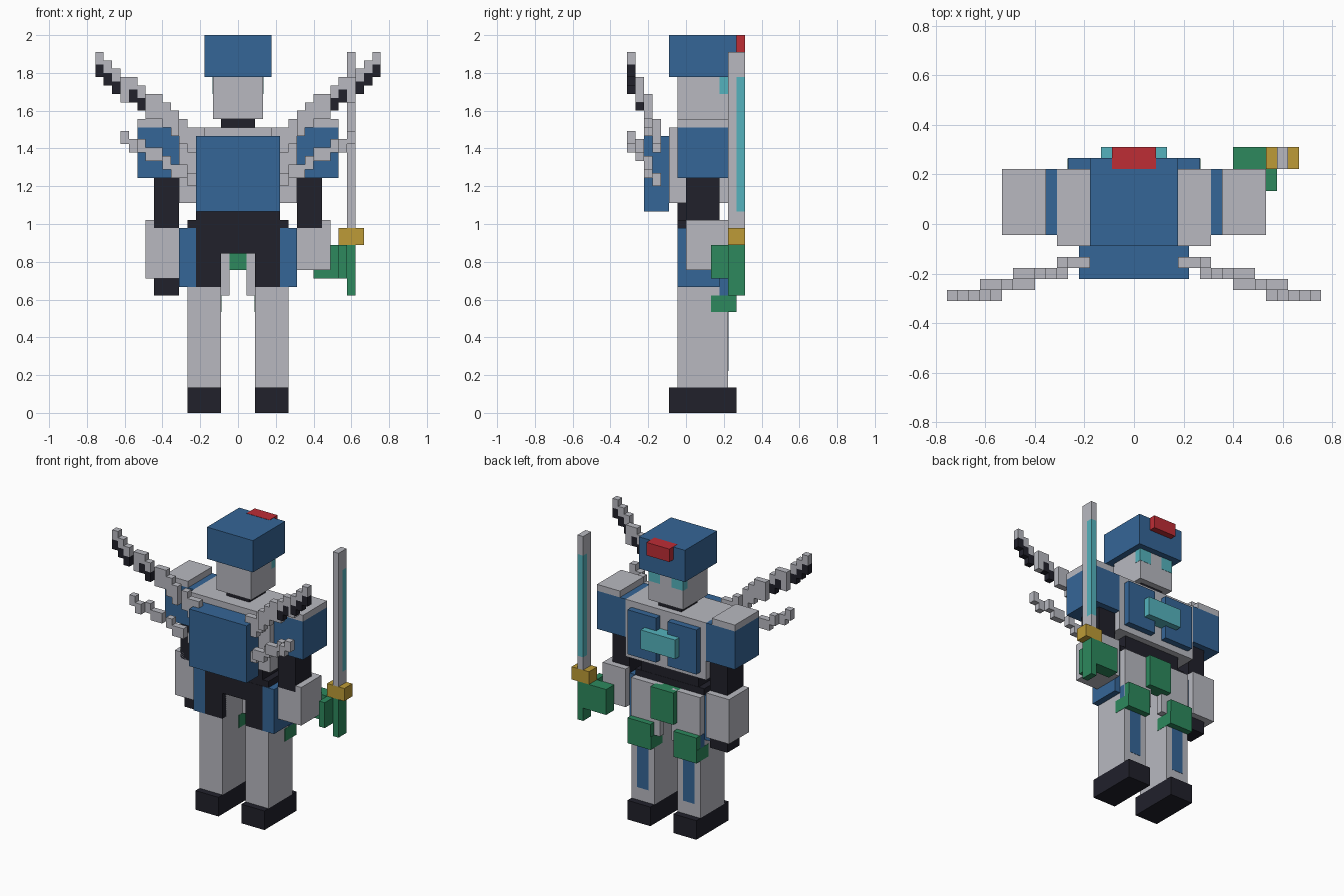
import bpy
import bmesh
from mathutils import Matrix, Vector

cube = bpy.data.objects.get("Cube")
if cube:
    bpy.data.objects.remove(cube, do_unlink=True)

UNIT = 2 / 45  # one block


def material(name, *rgb):
    mat = bpy.data.materials.new(name)
    mat.use_nodes = True
    color = (*rgb, 1)
    mat.diffuse_color = color
    for node in mat.node_tree.nodes:
        if node.type == "BSDF_PRINCIPLED":
            node.inputs["Base Color"].default_value = color
            node.inputs["Roughness"].default_value = 0.8
    return mat


blue = material("armor blue", .036, .133, .31)
gray = material("light gray", .48, .485, .53)
dark = material("near black", .015, .015, .024)
green = material("jade green", .026, .25, .11)
teal = material("glowing teal", .09, .45, .51)
red = material("crest red", .51, .026, .036)
gold = material("guard gold", .51, .33, .038)


def blocks(name, mat, *boxes, mirror=False):
    """One object from boxes given as x, y and z ranges in block units."""
    bm = bmesh.new()
    for xs, ys, zs in boxes:
        low, high = (Vector(p) for p in zip(xs, ys, zs))
        place = Matrix.Translation((low + high) / 2 * UNIT)
        size = Matrix.Diagonal((high - low) * UNIT).to_4x4()
        bmesh.ops.create_cube(bm, size=1, matrix=place @ size)
    mesh = bpy.data.meshes.new(name)
    bm.to_mesh(mesh)
    bm.free()
    mesh.materials.append(mat)
    obj = bpy.data.objects.new(name, mesh)
    bpy.context.collection.objects.link(obj)
    if mirror:
        obj.modifiers.new("Mirror", "MIRROR")
    return obj


E = 0.04  # small step that keeps painted plates off the faces beneath

# Head
blocks("helmet", blue, ((-4, 4), (-2, 6), (40, 45)))
blocks("helmet_crest", red, ((-2, 2), (5, 7), (43, 45 + E)))
blocks("face", gray, ((-3, 3), (-1, 5), (35, 40)))
blocks("eyes", teal, ((1, 3 + E), (4, 5 + E), (38, 40)), mirror=True)
blocks("neck", dark, ((-2, 2), (0, 4), (34, 35)))

# Torso
blocks("torso", gray, ((-7, 7), (-2, 5), (25, 34)))
blocks("chest_plates", blue, ((1, 6), (5, 6), (26, 33)), mirror=True)
blocks("chest_gem", teal, ((-3, 3), (5, 7), (28, 31)))
blocks("backpack", blue, ((-5, 5), (-5, -2), (24, 33)))
blocks("waist", dark, ((-5, 5), (-1, 4), (19, 25)), ((-6, 6), (-1, 4 + E), (22, 23)))

# Skirt armor
blocks("rear_skirt", dark, ((2, 5), (-1 - E, 0), (15, 22)), mirror=True)
blocks("side_skirt", blue, ((5, 7), (-1 - E, 4), (15, 22)),
       ((5, 6 + E), (4, 5), (14, 16)), mirror=True)
blocks("front_skirt", gray, ((1, 6), (4, 5 + 2 * E), (14, 22)), mirror=True)
blocks("front_flap", green, ((-2, 2), (4, 6), (17, 22)))

# Legs
blocks("legs", gray, ((2, 6), (-1, 5), (3, 20)), mirror=True)
blocks("shin_stripes", blue, ((3, 5), (5 - E, 5 + E), (5, 12)), mirror=True)
blocks("knee_pads", green, ((2, 6), (5, 6), (12, 16)),
       ((2 - E, 6 + E), (3, 6 - E), (12, 14)), mirror=True)
blocks("boots", dark, ((2, 6), (-2, 6), (0, 3)), mirror=True)

# Arms
blocks("shoulders", blue, ((7, 12), (-1, 5), (28, 34)), mirror=True)
blocks("shoulder_caps", gray, ((8, 12), (-1, 5), (34, 35)), mirror=True)
blocks("upper_arms", dark, ((7, 10), (0, 4), (22, 28)), mirror=True)
blocks("left_forearm", gray, ((7, 11), (0, 5), (17, 23)))
blocks("right_forearm", gray, ((-11, -7), (0, 5), (16, 23)))
blocks("right_hand", dark, ((-10, -7), (1, 4), (14, 16)))

# Sword held in the left hand
blocks("sword_blade", gray, ((13, 14), (5, 6), (22, 43)), ((13, 14), (6, 7), (22, 24)),
       ((13, 14), (6, 7), (40, 43)))
blocks("sword_glow", teal, ((13, 14), (6, 7), (24, 40)))
blocks("sword_guard", gold, ((12, 15), (5, 7), (20, 22)))
blocks("sword_hilt", green, ((13, 14), (5, 7), (14, 20)))
blocks("hand_cover", green, ((9, 12), (5, 7), (16, 20)), ((12, 13), (3, 7), (16, 20)))

# Jointed back limbs, one stepped column of blocks at a time
START = 4


def limb(name, bottoms, layers, height, dark_columns=()):
    plain, joints = [], []
    for x, (z, y) in enumerate(zip(bottoms, layers), START):
        xs, ys = (x, x + 1), (y, y + 1)
        split = z + height / 2 if x in dark_columns else z
        plain.append((xs, ys, (split, z + height)))
        if split > z:
            joints.append((xs, ys, (z, split)))
    blocks(name, gray, *plain, mirror=True)
    if joints:
        blocks(name + "_joints", dark, *joints, mirror=True)


limb("upper_back_limbs", (31, 31, 32, 33, 34, 35, 35, 36, 37, 37, 38, 39, 40),
     [-4] * 3 + [-5] * 4 + [-6] * 3 + [-7] * 3, 3, (11, 12, 14, 15, 16))
limb("lower_back_limbs", (26, 27, 28, 28, 29, 30, 30, 31, 31, 32),
     [-4] * 2 + [-5] * 3 + [-6] * 3 + [-7] * 2, 1.6)
